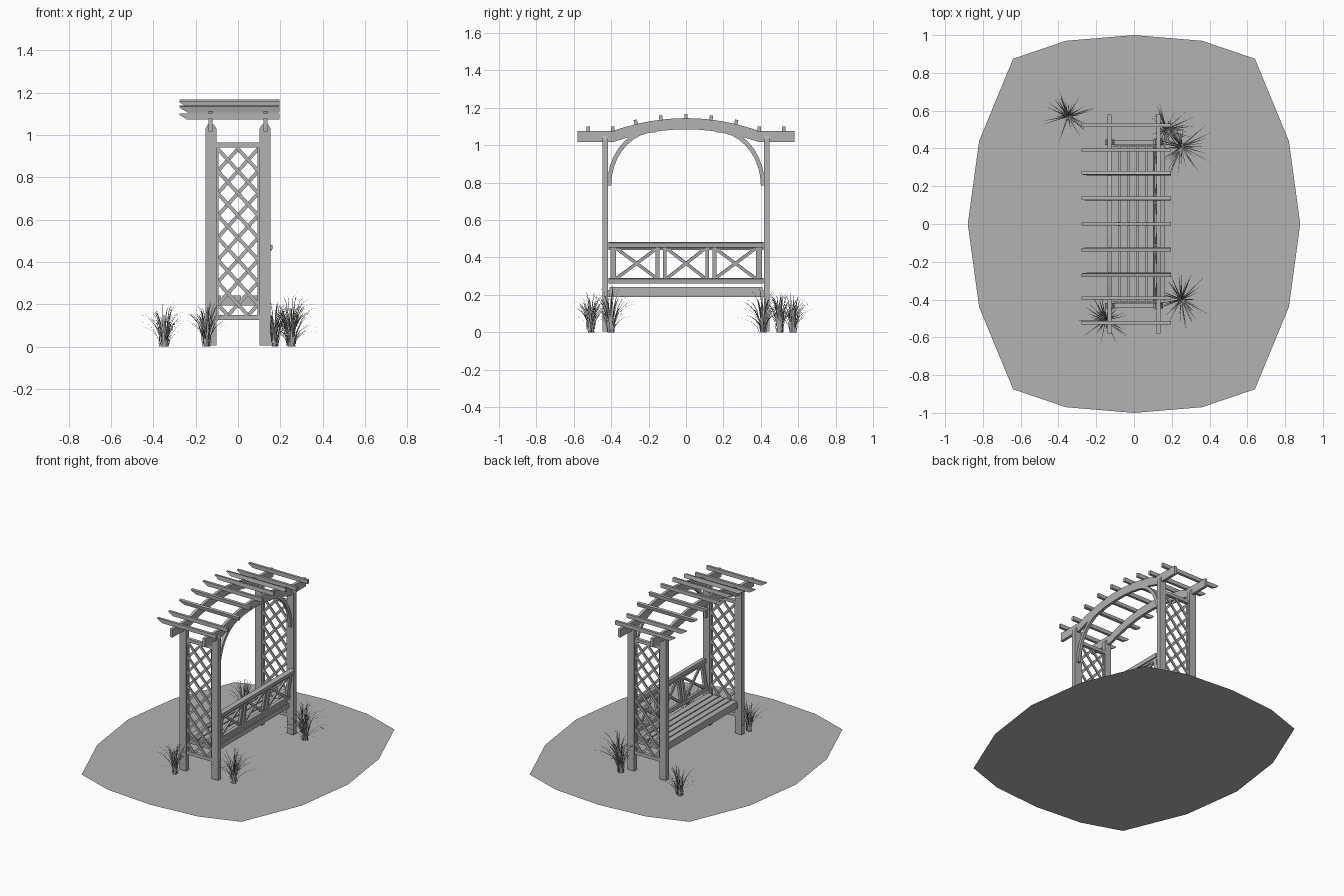
import bpy, bmesh, math, random
from mathutils import Vector as V

if "Cube" in bpy.data.objects:
    bpy.data.objects.remove(bpy.data.objects["Cube"])
random.seed(4)


def material(name, c):
    m = bpy.data.materials.new(name)
    m.diffuse_color = (c, c, c, 1)
    m.use_nodes = True
    m.node_tree.nodes["Principled BSDF"].inputs["Base Color"].default_value = m.diffuse_color
    return m


GREY = material("neutral grey", 0.45)


class Part:
    """Collects geometry for one named object."""
    def __init__(self, name):
        self.name, self.bm = name, bmesh.new()

    def face(self, pts):
        self.bm.faces.new([self.bm.verts.new(p) for p in pts])

    def prism(self, pts, off):
        """Extrude a flat outline by a vector."""
        a = [self.bm.verts.new(p) for p in pts]
        b = [self.bm.verts.new(V(p) + V(off)) for p in pts]
        self.bm.faces.new(a[::-1])
        self.bm.faces.new(b)
        for i in range(len(a)):
            j = (i + 1) % len(a)
            self.bm.faces.new((a[i], a[j], b[j], b[i]))

    def box(self, x0, x1, y0, y1, z0, z1):
        self.prism([(x0, y0, z0), (x1, y0, z0), (x1, y1, z0), (x0, y1, z0)], (0, 0, z1 - z0))

    def bar(self, p, q, width, depth, n):
        """Square-cut bar from p to q, depth measured along n."""
        p, q, n = V(p), V(q), V(n).normalized()
        s = (q - p).cross(n).normalized() * width / 2
        d = n * depth / 2
        self.prism([p + s - d, p + s + d, p - s + d, p - s - d], q - p)

    def done(self, solid=True):
        if solid:
            bmesh.ops.recalc_face_normals(self.bm, faces=self.bm.faces)
        me = bpy.data.meshes.new(self.name)
        self.bm.to_mesh(me)
        self.bm.free()
        me.materials.append(GREY)
        ob = bpy.data.objects.new(self.name, me)
        bpy.context.collection.objects.link(ob)
        return ob


# ground patch
quarter = [(.88, 0), (.82, .44), (.64, .875), (.36, .97), (0, 1)]
half = quarter + [(-x, y) for x, y in quarter[-2::-1]]
ground = Part("ground_patch")
ground.face([(x, y, 0) for x, y in half + [(x, -y) for x, y in half[-2:0:-1]]])
ground.done(False)

# four posts with clipped tops
posts = Part("posts")
for sx in (-1, 1):
    for sy in (-1, 1):
        c = sx * .128
        outline = [(-.026, .005), (.026, .005), (.026, 1.03), (.014, 1.05), (-.014, 1.05), (-.026, 1.03)]
        posts.prism([(c + x, sy * .432 - .015, z) for x, z in outline], (0, .03, 0))
posts.done()


# arched top beams
def beam_top(y):
    if abs(y) > .39:
        return 1.077
    return 1.145 - .068 * (y / .39) ** 2


ys = [-.58, -.39] + [-.39 + .78 * i / 12 for i in range(1, 12)] + [.39, .58]
beams = Part("arched_beams")
for c in (-.13, .13):
    top = [(c - .01, y, beam_top(y)) for y in ys]
    low = [(c - .01, y, beam_top(y) - .06) for y in ys]
    beams.prism(top + low[::-1], (.02, 0, 0))
beams.done()

# curved braces below the rear beam
braces = Part("curved_braces")
for s in (-1, 1):
    def arc(ry, rz):
        return [(.12, s * (.16 + ry * math.cos(i * math.pi / 18)), .785 + rz * math.sin(i * math.pi / 18))
                for i in range(10)]
    braces.prism(arc(.262, .31) + arc(.24, .285)[::-1], (.02, 0, 0))
braces.done()

# nine rafters, tilted with the arch, slanted front ends
rafters = Part("rafters")
for y in (-.522, -.392, -.265, -.133, 0, .133, .265, .392, .522):
    slope = -2 * .068 * y / .39 ** 2 if abs(y) < .39 else 0
    up = V((0, -slope, 1)).normalized()
    side = V((0, up.z, -up.y))
    o = V((0, y, beam_top(y) - .005)) - side * .009
    prof = [(-.24, 0), (.197, 0), (.197, .028), (-.277, .028), (-.275, .022)]
    rafters.prism([o + V((x, 0, 0)) + up * h for x, h in prof], side * .018)
rafters.done()

# trellis panels at both ends
for s, name in ((-1, "front_trellis"), (1, "back_trellis")):
    t = Part(name)
    y = s * .43
    z0, z1, w, k, step = .15, .94, .102, 1.1, .105
    for a, b in ((.125, .15), (.94, .963)):
        t.box(-w, w, y - .012, y + .012, a, b)
    for sx in (-1, 1):
        t.box(sx * .097 - .005, sx * .097 + .005, y - .008, y + .008, z0, z1)
    for i in range(-3, 9):
        base = z0 + (i + .4) * step
        lo, hi = max(z0, base), min(z1, base + 2 * w * k)
        if hi - lo < .02:
            continue
        for m in (-1, 1):
            p = (m * (-w + (lo - base) / k), y + m * .004, lo)
            q = (m * (-w + (hi - base) / k), y + m * .004, hi)
            t.bar(p, q, .017, .008, (0, 1, 0))
    t.done()

# seat slats and frame
seat = Part("seat_slats")
for i in range(5):
    x = -.122 + i * .048
    seat.box(x, x + .041, -.41, .41, .225, .242)
seat.done()
frame = Part("seat_frame")
for x in (-.11, .105):
    frame.box(x - .01, x + .01, -.417, .417, .19, .225)
for y in (-.405, 0, .405):
    frame.box(-.1, .095, y - .01, y + .01, .195, .225)
frame.done()


# leaning backrest with three crossed panels
def back(y, z):
    return V((.113 + (z - .25) * .15, y, z))


N = V((1, 0, -.15))
rest = Part("backrest")
for z, h, d in ((.468, .026, .034), (.275, .026, .022), (.446, .012, .018)):
    rest.bar(back(-.415, z), back(.415, z), h, d, N)
for y, w in ((-.39, .03), (-.153, .02), (-.113, .02), (.113, .02), (.153, .02), (.39, .03)):
    rest.bar(back(y, .285), back(y, .455), w, .018, N)
for c, h in ((-.264, .108), (0, .103), (.264, .108)):
    rest.bar(back(c - h, .288), back(c + h, .448), .016, .012, N)
    rest.bar(back(c - h, .448), back(c + h, .288), .016, .011, N)
rest.done()

# grass tufts made of bent tapering blades
for n, (cx, cy, size) in enumerate([(-.35, .57, .9), (.17, .50, .95), (.25, .41, 1.1),
                                    (.25, -.40, 1.1), (-.15, -.51, .95)]):
    g = Part("grass_tuft_%d" % (n + 1))
    for i in range(48):
        a = random.uniform(0, math.tau)
        out = V((math.cos(a), math.sin(a), 0))
        side = V((-out.y, out.x, 0))
        reach = random.uniform(.02, .15) * size
        tall = (random.uniform(.15, .25) - reach * .5) * size
        root = V((cx, cy, 0)) + out * random.uniform(0, .022)
        wide = random.uniform(.002, .004)
        prev = None
        for j in range(5):
            u = j / 4
            p = root + out * reach * u ** 1.8 + V((0, 0, tall * (1.5 * u - .5 * u ** 3)))
            hw = side * wide * (1 - .93 * u ** 2)
            row = (p - hw, p + hw)
            if prev:
                g.face([prev[0], prev[1], row[1], row[0]])
            prev = row
    g.done(False)
